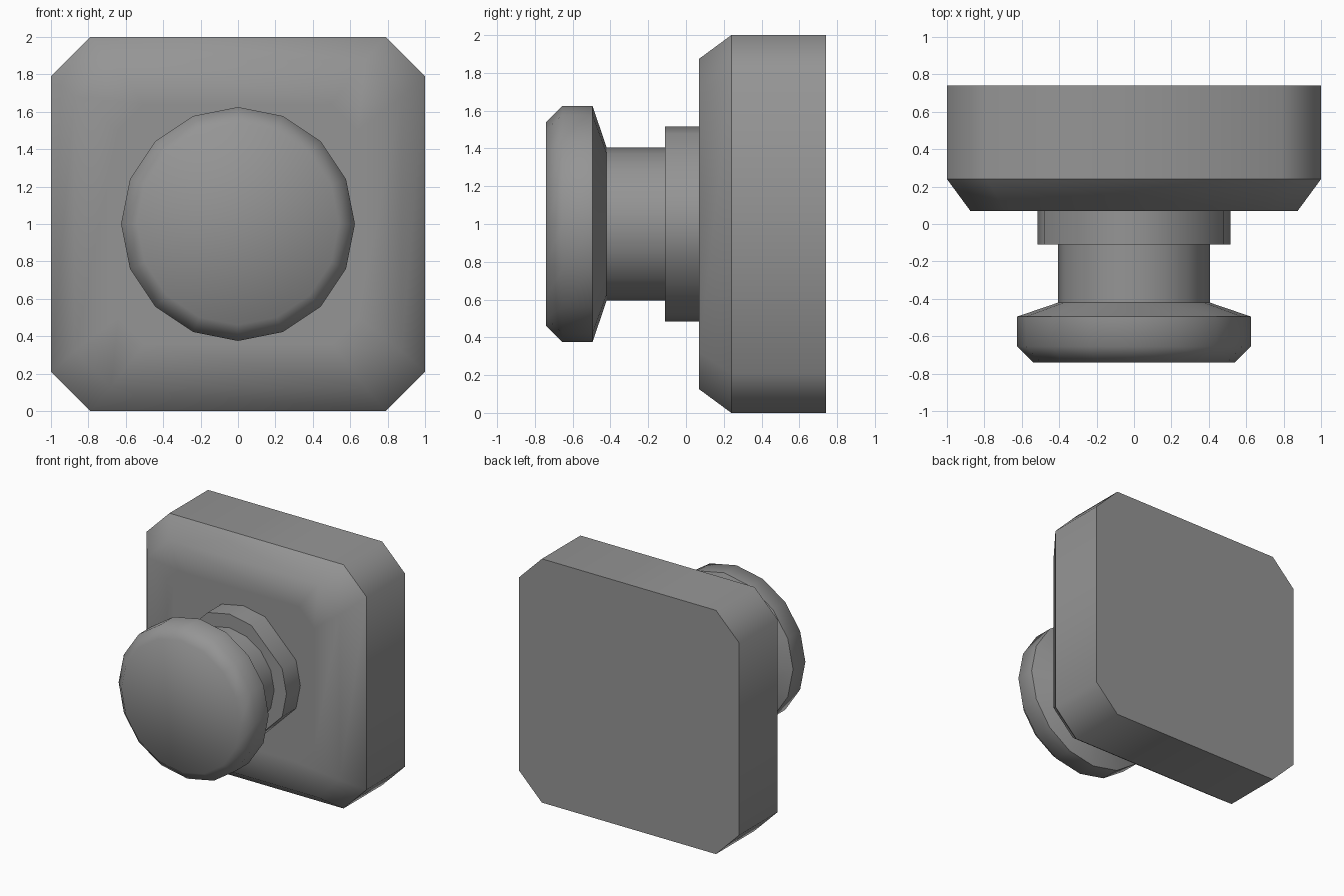
import bpy, bmesh, math

if "Cube" in bpy.data.objects:
    bpy.data.objects.remove(bpy.data.objects["Cube"])

grey = bpy.data.materials.new("dark_grey")
grey.diffuse_color = (0.3, 0.3, 0.3, 1)
grey.use_nodes = True
grey.node_tree.nodes["Principled BSDF"].inputs["Base Color"].default_value = grey.diffuse_color


def circle(r, y, skip=()):
    # 16-sided ring; skip leaves out corners
    return [(r * math.cos(math.pi * i / 8), y, 1 + r * math.sin(math.pi * i / 8))
            for i in range(16) if i not in skip]


def octagon(half, flat, y):
    # square with cut corners
    pts = [(half, flat), (flat, half), (-flat, half), (-half, flat)]
    pts += [(-x, -z) for x, z in pts]
    return [(x, y, 1 + z) for x, z in pts]


def loft(name, rings, sharp=(), cap_front=True, cap_back=True):
    # skin the rings from front to back; rings listed in sharp get hard edges
    bm = bmesh.new()
    loops = [[bm.verts.new(p) for p in ring] for ring in rings]
    n = len(loops[0])
    for a, b in zip(loops, loops[1:]):
        for i in range(n):
            j = (i + 1) % n
            bm.faces.new((a[i], a[j], b[j], b[i]))
    if cap_front:
        bm.faces.new(loops[0])
    if cap_back:
        bm.faces.new(loops[-1])
    bmesh.ops.recalc_face_normals(bm, faces=bm.faces)
    for f in bm.faces:
        f.smooth = True
    for k in sharp:
        for i in range(n):
            bm.edges.get((loops[k][i], loops[k][(i + 1) % n])).smooth = False
    mesh = bpy.data.meshes.new(name)
    bm.to_mesh(mesh)
    bm.free()
    mesh.materials.append(grey)
    obj = bpy.data.objects.new(name, mesh)
    bpy.context.collection.objects.link(obj)
    return obj


# Square plate with a bevelled front
loft("back_plate",
     [octagon(0.64, 0.5, 0.07), octagon(0.875, 0.68, 0.07),
      octagon(1, 0.79, 0.24), octagon(1, 0.79, 0.74)],
     sharp=(2, 3))

# Round knob: head and neck in one turned profile
profile = [(0.54, -0.74), (0.625, -0.655), (0.625, -0.495), (0.405, -0.42), (0.405, -0.11)]
loft("knob", [circle(r, y) for r, y in profile], sharp=(2, 3), cap_back=False)

# Coarser collar against the plate, without the diagonal corners
loft("collar", [circle(0.517, y, skip=(2, 6, 10, 14)) for y in (-0.11, 0.07)],
     sharp=(0,), cap_back=False)
